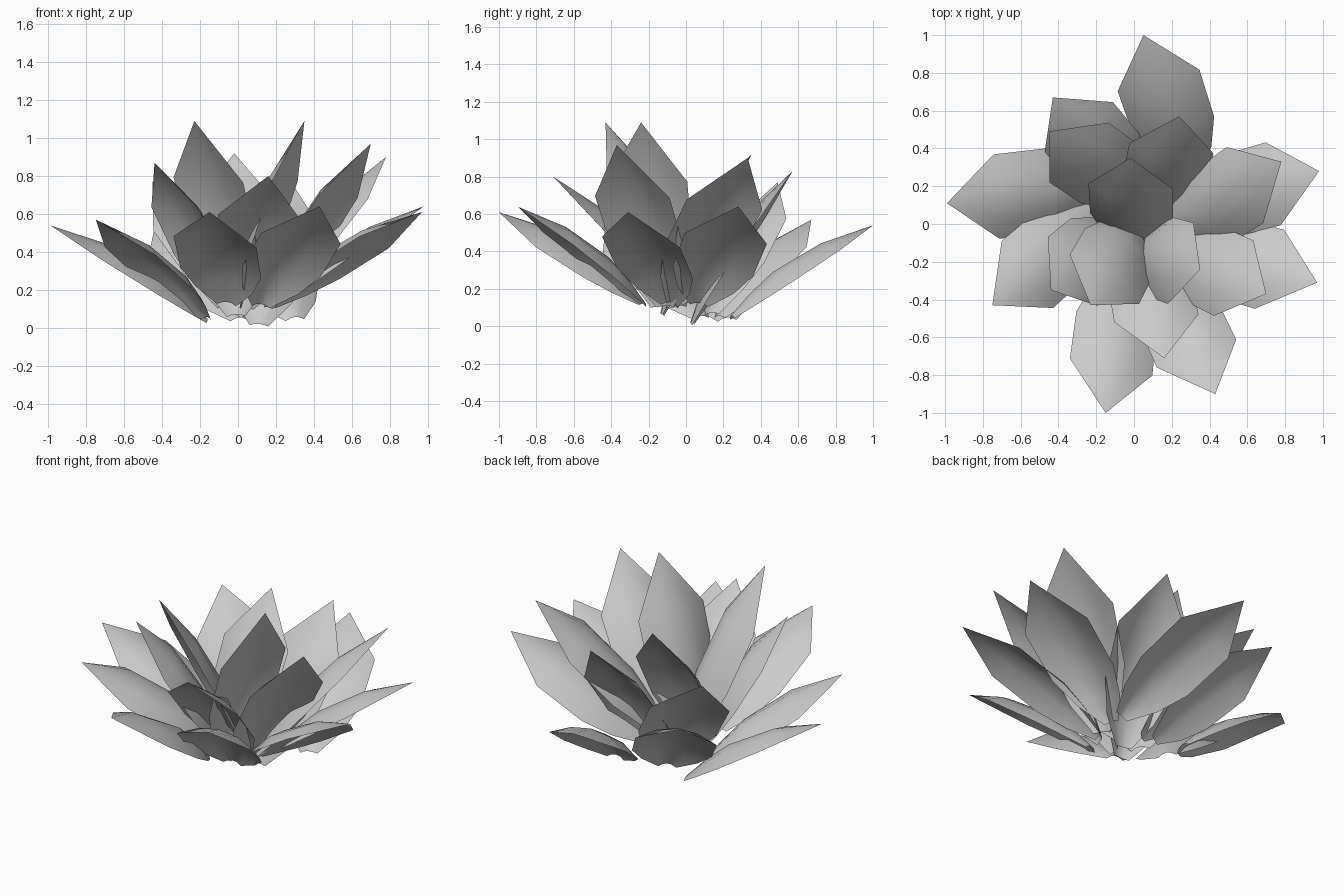
import bpy
import bmesh
from mathutils import Vector, Matrix

default_cube = bpy.data.objects.get("Cube")
if default_cube:
    bpy.data.objects.remove(default_cube, do_unlink=True)

# One grey for the whole plant
leaf_grey = bpy.data.materials.new("leaf_grey")
leaf_grey.use_nodes = True
leaf_grey.diffuse_color = (0.6, 0.6, 0.6, 1)
leaf_grey.node_tree.nodes["Principled BSDF"].inputs["Base Color"].default_value = (0.6, 0.6, 0.6, 1)

# Leaf outline: fraction of length, half width, height of the arched middle
STATIONS = [(0, 0.05, 0.02), (0.16, 0.155, 0.06), (0.35, 0.22, 0.09), (0.68, 0.225, 0.075)]
COLUMNS = (-1, -0.5, 0, 0.5, 1)


def make_leaf(name, tip, base, roll):
    """Arched leaf from base to pointed tip, rolled about its own length."""
    axis = tip - base
    direction = axis.normalized()
    side = direction.cross(Vector((0, 0, 1))).normalized()
    side = Matrix.Rotation(-roll, 3, direction) @ side
    normal = side.cross(direction)

    bm = bmesh.new()
    rows = []
    for along, half, arch in STATIONS:
        centre = base + axis * along
        rows.append([
            bm.verts.new(centre + side * half * c + normal * arch * (1 - c * c))
            for c in COLUMNS
        ])
    spans = range(len(COLUMNS) - 1)
    for low, high in zip(rows, rows[1:]):
        for i in spans:
            bm.faces.new((low[i], low[i + 1], high[i + 1], high[i]))
    point = bm.verts.new(tip)
    for i in spans:
        bm.faces.new((rows[-1][i], rows[-1][i + 1], point))
    for face in bm.faces:
        face.smooth = True

    mesh = bpy.data.meshes.new(name)
    bm.to_mesh(mesh)
    bm.free()
    mesh.materials.append(leaf_grey)
    leaf = bpy.data.objects.new(name, mesh)
    bpy.context.collection.objects.link(leaf)


def make_ring(name, leaves):
    """Each leaf: tip and base in hundredths, then roll in hundredths of a radian."""
    for number, (*coords, roll) in enumerate(leaves, start=1):
        tip = Vector(coords[:3]) / 100
        base = Vector(coords[3:]) / 100
        make_leaf(f"{name}_{number}", tip, base, roll / 100)


# Wide low leaves
make_ring("outer_leaf", [
    (5, 100, 54, 30, 25, 4, 12),
    (-99, 11, 54, -17, 22, 3, 12),
    (98, 28, 64, 22, 7, 11, 16),
    (97, -31, 61, 18, -9, 11, 16),
    (-15, -100, 61, -6, -24, 12, 16),
    (43, -90, 64, 12, -23, 11, 16),
    (-75, -43, 57, -17, 8, 4, 12),
    (-43, 67, 57, 0, 18, 4, 14),
])

# Half raised leaves
make_ring("middle_leaf", [
    (-45, 49, 77, 5, 14, 6, 22),
    (24, 57, 83, 11, 4, 1, -14),
    (78, 33, 90, 18, -6, 12, 18),
    (70, -37, 97, 16, -11, 10, 4),
    (-44, -35, 87, -8, -4, 10, 10),
    (16, -71, 80, 3, -5, 10, 14),
])

# Steep heart leaves
make_ring("inner_leaf", [
    (-2, 35, 92, -1, -12, 6, 10),
    (35, -24, 109, 3, -14, 10, 0),
    (-23, -43, 109, 0, 0, 12, 14),
])
